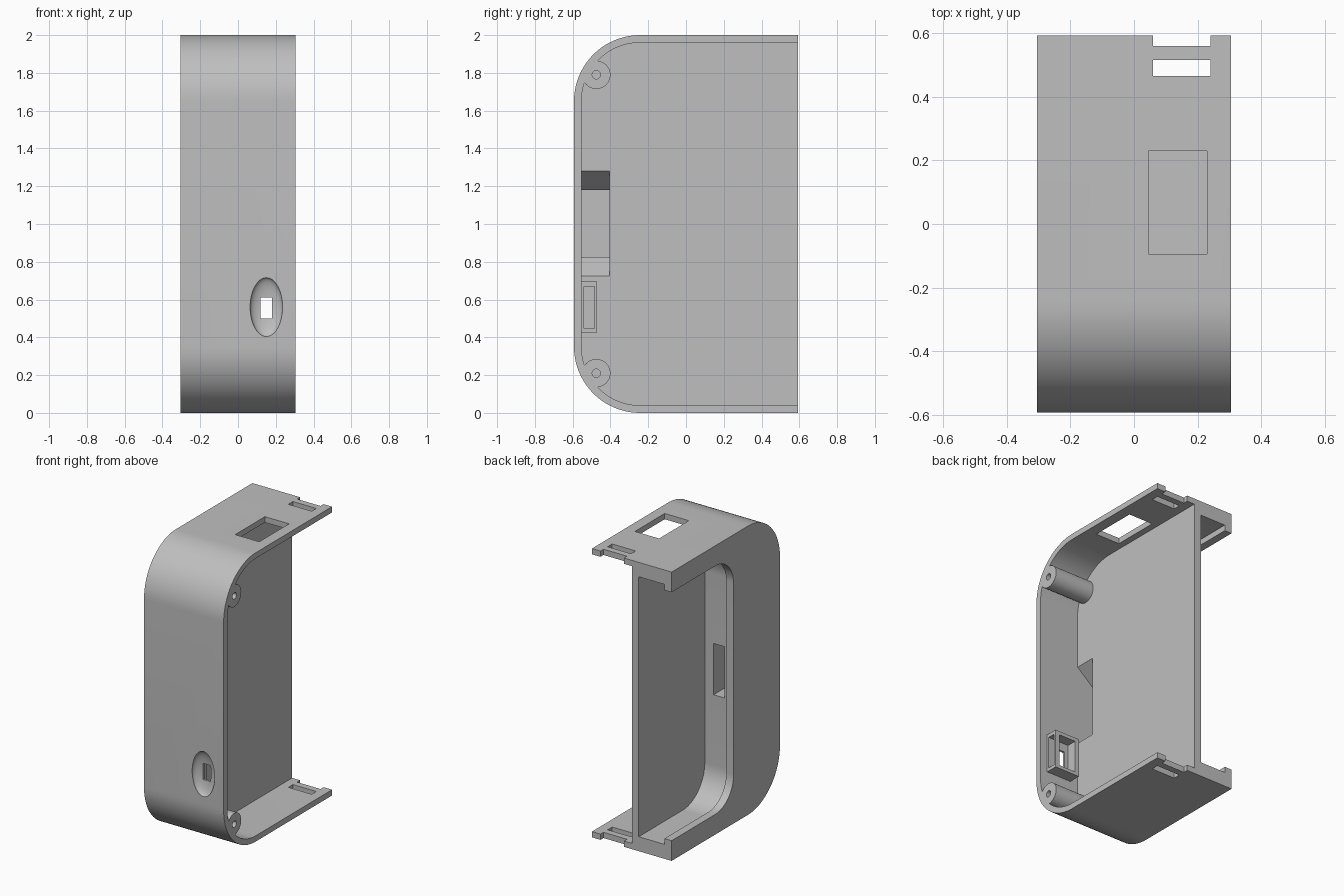
import bpy, bmesh, math
from mathutils import Matrix

old = bpy.data.objects.get("Cube")
if old:
    bpy.data.objects.remove(old, do_unlink=True)

W, D, H = 0.305, 0.593, 2.0      # half width, half depth, height
R, T = 0.35, 0.04                # front corner radius, wall thickness

grey = bpy.data.materials.new("plain_grey")
grey.diffuse_color = (0.52, 0.52, 0.52, 1)
grey.use_nodes = True
grey.node_tree.nodes["Principled BSDF"].inputs["Base Color"].default_value = grey.diffuse_color


def finish(name, bm):
    bmesh.ops.recalc_face_normals(bm, faces=bm.faces)
    mesh = bpy.data.meshes.new(name)
    bm.to_mesh(mesh)
    bm.free()
    mesh.materials.append(grey)
    obj = bpy.data.objects.new(name, mesh)
    bpy.context.collection.objects.link(obj)
    return obj


def prism(name, points, start, end):
    """Extrude a profile of 3D points; start and end give the shift vectors."""
    bm = bmesh.new()
    rings = [[bm.verts.new([p[i] + s[i] for i in range(3)]) for p in points] for s in (start, end)]
    bm.faces.new(rings[0])
    bm.faces.new(rings[1])
    n = len(points)
    for i in range(n):
        j = (i + 1) % n
        bm.faces.new((rings[0][i], rings[0][j], rings[1][j], rings[1][i]))
    return finish(name, bm)


def along_x(name, yz, x0, x1):
    return prism(name, [(0, y, z) for y, z in yz], (x0, 0, 0), (x1, 0, 0))


def box(name, x0, x1, y0, y1, z0, z1):
    return along_x(name, [(y0, z0), (y1, z0), (y1, z1), (y0, z1)], x0, x1)


def d_profile(y0, y1, z0, z1, r, steps=20):
    """Rectangle in y and z with its two front corners rounded."""
    pts = [(y1, z0), (y1, z1)]
    for cz, a0 in ((z1 - r, 90), (z0 + r, 180)):
        for i in range(steps + 1):
            a = math.radians(a0 + 90 * i / steps)
            pts.append((y0 + r + r * math.cos(a), cz + r * math.sin(a)))
    return pts


def disc(y, z, r, n=40):
    return [(y + r * math.cos(math.tau * i / n), z + r * math.sin(math.tau * i / n)) for i in range(n)]


def combine(target, tool, operation):
    """Apply a boolean and discard the tool."""
    tool.hide_render = True
    mod = target.modifiers.new("boolean", "BOOLEAN")
    mod.operation, mod.solver, mod.object = operation, "EXACT", tool
    bpy.context.view_layer.update()
    graph = bpy.context.evaluated_depsgraph_get()
    mesh = bpy.data.meshes.new_from_object(target.evaluated_get(graph))
    target.modifiers.clear()
    target.data = mesh
    bpy.data.objects.remove(tool, do_unlink=True)


def cut(tool):
    combine(housing, tool, "DIFFERENCE")


def add(tool):
    combine(housing, tool, "UNION")


# Outer block and the open cavity on the +x side
housing = along_x("housing", d_profile(-D, D, 0, H, R), -W, W)
cut(along_x("main_cavity", d_profile(-D + T, D + 0.2, T, H - T, R - T), 0, W + 0.1))

# Pocket on the -x side, with a narrower lipped opening
cut(along_x("side_pocket", d_profile(-0.13, D + 0.2, 0.1, H - 0.1, 0.24), -0.25, -0.053))
cut(along_x("pocket_opening", d_profile(-0.085, D + 0.2, 0.14, H - 0.14, 0.2), -W - 0.1, -0.2))

# Funnel through the partition, leading by a tunnel to the pocket
funnel = [(0.012, 0.715), (-0.12, 0.825), (-0.205, 0.825),
          (-0.205, 1.18), (-0.12, 1.18), (0.012, 1.29)]
cut(prism("funnel", [(x, 0, z) for x, z in funnel], (0, -D + T, 0), (0, -0.405, 0)))
cut(box("tunnel", -0.205, -0.12, -0.43, -0.1, 0.825, 1.18))

# Screw posts in the two front corners
for z in (0.21, H - 0.21):
    add(along_x("screw_post", disc(-0.475, z, 0.075), -0.02, W))
    cut(along_x("screw_hole", disc(-0.475, z, 0.022, 24), 0.04, W + 0.1))

# Socket holder behind the front wall
add(box("socket_holder", 0.06, 0.25, -D + 0.02, -0.47, 0.425, 0.695))
cut(box("socket_pocket", 0.09, 0.22, -0.54, -0.4, 0.448, 0.67))
cut(box("socket_side_slot", 0.15, 0.29, -0.54, -0.485, 0.448, 0.67))

# Oval dish and socket hole on the front
bm = bmesh.new()
bmesh.ops.create_uvsphere(bm, u_segments=48, v_segments=24, radius=1,
                          matrix=Matrix.Translation((0.15, -D, 0.56)) @ Matrix.Diagonal((0.086, 0.042, 0.156, 1)))
cut(finish("oval_dish", bm))
cut(box("socket_hole", 0.12, 0.18, -D - 0.1, -0.5, 0.5, 0.612))

# Window in the top plate
cut(box("top_window", 0.045, 0.23, -0.095, 0.23, H - 0.2, H + 0.1))

# Latch slots and end notches in both plates
for z in (0, H):
    cut(box("latch_slot", 0.06, 0.24, 0.465, 0.515, z - 0.1, z + 0.1))
    cut(box("end_notch", 0.06, 0.24, 0.56, D + 0.1, z - 0.1, z + 0.1))

# Smooth the rounded surfaces only
for o in bpy.context.selected_objects:
    o.select_set(False)
housing.select_set(True)
bpy.context.view_layer.objects.active = housing
bpy.ops.object.shade_smooth_by_angle(angle=math.radians(25))
